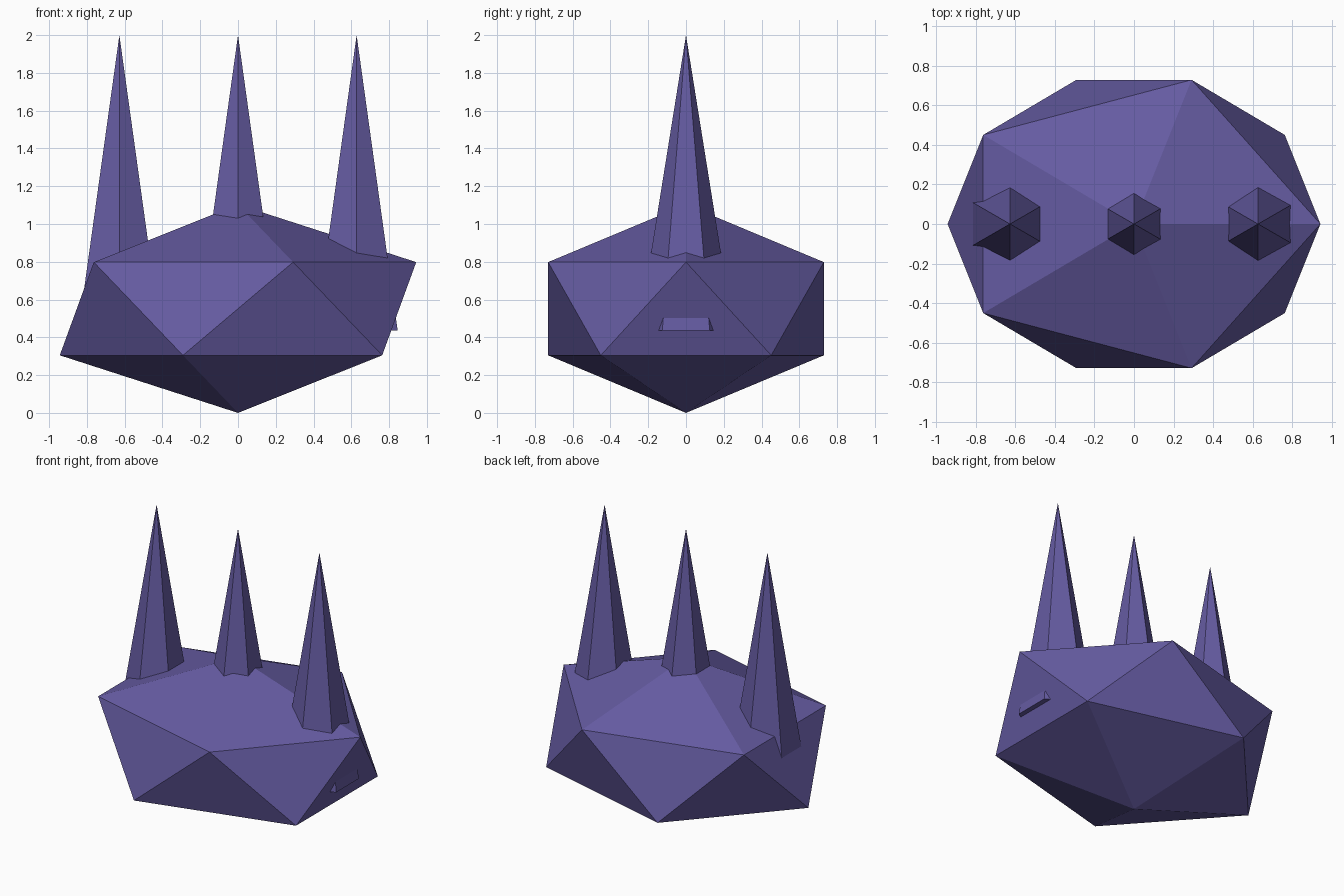
import bpy, math

if "Cube" in bpy.data.objects:
    bpy.data.objects.remove(bpy.data.objects["Cube"])

purple = bpy.data.materials.new("purple")
purple.diffuse_color = (0.13, 0.105, 0.36, 1)
purple.use_nodes = True
purple.node_tree.nodes["Principled BSDF"].inputs["Base Color"].default_value = purple.diffuse_color


def finish(name):
    obj = bpy.context.object
    obj.name = name
    obj.data.materials.append(purple)
    return obj


# Faceted body: stretched icosahedron
bpy.ops.mesh.primitive_ico_sphere_add(subdivisions=1, radius=1, location=(0, 0, 0.5515))
body = finish("body")
body.scale = (1.055, 0.858, 0.5515)

# Row of three six-sided spikes, sunk into the body
BASE, TIP = 0.435, 2.0
for name, x in (("left_spike", -0.628), ("middle_spike", 0), ("right_spike", 0.628)):
    bpy.ops.mesh.primitive_cone_add(vertices=6, radius1=0.251, radius2=0,
                                    depth=TIP - BASE, location=(x, 0, (BASE + TIP) / 2))
    finish(name)
